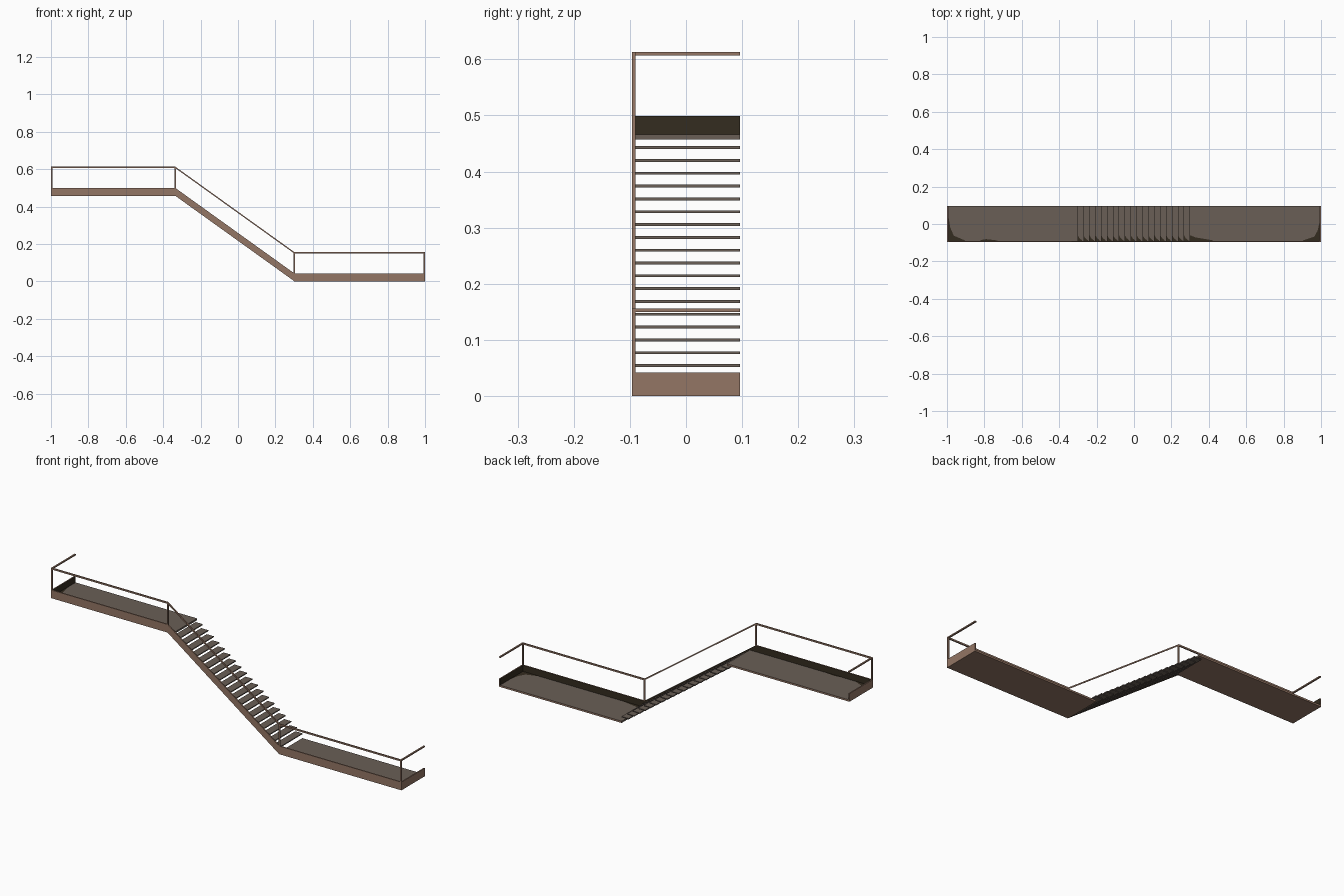
import bpy

cube = bpy.data.objects.get("Cube")
if cube:
    bpy.data.objects.remove(cube, do_unlink=True)


def material(name, rgb):
    m = bpy.data.materials.new(name)
    m.use_nodes = True
    m.diffuse_color = (*rgb, 1)
    m.node_tree.nodes["Principled BSDF"].inputs["Base Color"].default_value = (*rgb, 1)
    return m


BROWN = material("brown paint", (0.295, 0.18, 0.128))
GREY = material("worn grey tread", (0.143, 0.114, 0.094))
DARK = material("dark grime", (0.034, 0.025, 0.014))

# Main dimensions
HALF = 0.096            # half of the stair width
T = 0.006               # sheet and rail thickness
BAR = 0.008             # width of posts and end rails
INNER = -HALF + T       # inner side of the stringer
TOP_X, FOOT_X = -0.335, 0.302
RISE = 0.457            # height between the landings
DEEP = 0.042            # stringer depth
RAIL = 0.156            # handrail top above the lower landing
FLOOR = 0.009           # floor thickness


def add_object(name, verts, faces, mats):
    mesh = bpy.data.meshes.new(name)
    mesh.from_pydata(verts, [], faces)
    mesh.update()
    if mesh.polygons[0].normal.z < 0:
        mesh.flip_normals()
        mesh.update()
    for m in mats:
        mesh.materials.append(m)
    obj = bpy.data.objects.new(name, mesh)
    bpy.context.collection.objects.link(obj)
    return obj


def band(name, line, depth, y0, y1, mats, rule=None):
    """Prism hanging `depth` below an x-z line, running from y0 to y1."""
    n = len(line)
    rows = [[(x, y, z - d) for x, z in line]
            for y, d in ((y0, 0), (y1, 0), (y1, depth), (y0, depth))]
    faces = []
    for r in range(4):
        s = (r + 1) % 4
        for i in range(n - 1):
            faces.append((r * n + i, r * n + i + 1, s * n + i + 1, s * n + i))
    faces.append(tuple(r * n for r in range(4)))
    faces.append(tuple(r * n + n - 1 for r in reversed(range(4))))
    obj = add_object(name, [v for row in rows for v in row], faces, mats)
    if rule:
        for p in obj.data.polygons:
            p.material_index = rule(p.normal)


def grime(name, x, z, profile, side=1):
    """Thin dirt patch against the stringer; profile is (x offset, reach)."""
    n = len(profile)
    verts = [(x + side * dx, INNER, z + 0.0006) for dx, reach in profile]
    verts += [(x + side * dx, INNER + reach, z + 0.0006) for dx, reach in profile]
    faces = [(i, i + 1, n + i + 1, n + i) for i in range(n - 1)]
    add_object(name, verts, faces, [DARK])


def stair_line(height):
    return [(-1, RISE + height), (TOP_X, RISE + height), (FOOT_X, height), (1, height)]


# Stringer along the front, dark on its inner side
band("stringer", stair_line(DEEP), DEEP, -HALF, INNER, [BROWN, DARK],
     lambda n: int(n.y > 0.5))

# Handrail following the stringer
band("handrail", stair_line(RAIL), BAR, -HALF, INNER, [BROWN])

# Landings: floor, end panel, end rail and grime in the corner
for name, side, base, x0, x1, reach in (("upper", -1, RISE, -1 + T, -0.30, 0.14),
                                        ("lower", 1, 0, 0.30, 1 - T, 0.11)):
    band(name + "_floor", [(x0, base + FLOOR), (x1, base + FLOOR)], FLOOR,
         INNER, HALF, [BROWN, GREY],
         lambda n, s=side: int(n.z > 0.5 or n.x * s < -0.5))
    ends = sorted((side, side * (1 - T)))
    band(name + "_end_panel", [(x, base + DEEP) for x in ends], DEEP,
         INNER, HALF, [BROWN, DARK], lambda n, s=side: int(n.x * s < -0.5))
    rail_ends = sorted((side, side * (1 - BAR)))
    band(name + "_end_rail", [(x, base + RAIL) for x in rail_ends], T,
         INNER, HALF, [BROWN])
    grime(name + "_corner_grime", side * (1 - T), base + FLOOR,
          [(0, reach), (0.012, reach * 0.5), (0.03, reach * 0.2), (0.09, 0.002)], -side)

# Further grime along the stringer
grime("upper_floor_grime", -0.82, RISE + FLOOR, [(0, 0.004), (0.03, 0.009), (0.09, 0.002)])
grime("lower_floor_grime", 0.30, FLOOR, [(0, 0.03), (0.03, 0.018), (0.12, 0.003)])

# Posts under the handrail
for name, x, base in (("upper_end", -1 + BAR / 2, RISE), ("upper_corner", TOP_X, RISE),
                      ("lower_corner", FOOT_X, 0), ("lower_end", 1 - BAR / 2, 0)):
    band(name + "_post",
         [(x - BAR / 2, base + RAIL - T / 2), (x + BAR / 2, base + RAIL - T / 2)],
         RAIL - DEEP, -HALF, INNER, [BROWN])

# Open treads climbing towards the upper landing
STEPS = 20
RUN = 0.60 / (STEPS - 1)
for k in range(1, STEPS):
    nose = 0.30 - RUN * (k - 1)
    z = FLOOR + RISE * k / STEPS + 0.002
    band(f"tread_{k}", [(nose - 0.04, z), (nose, z)], 0.005, INNER, HALF, [GREY])
    grime(f"tread_grime_{k}", nose - RUN, z, [(0, 0.028), (0.008, 0.014), (0.022, 0.003)])
